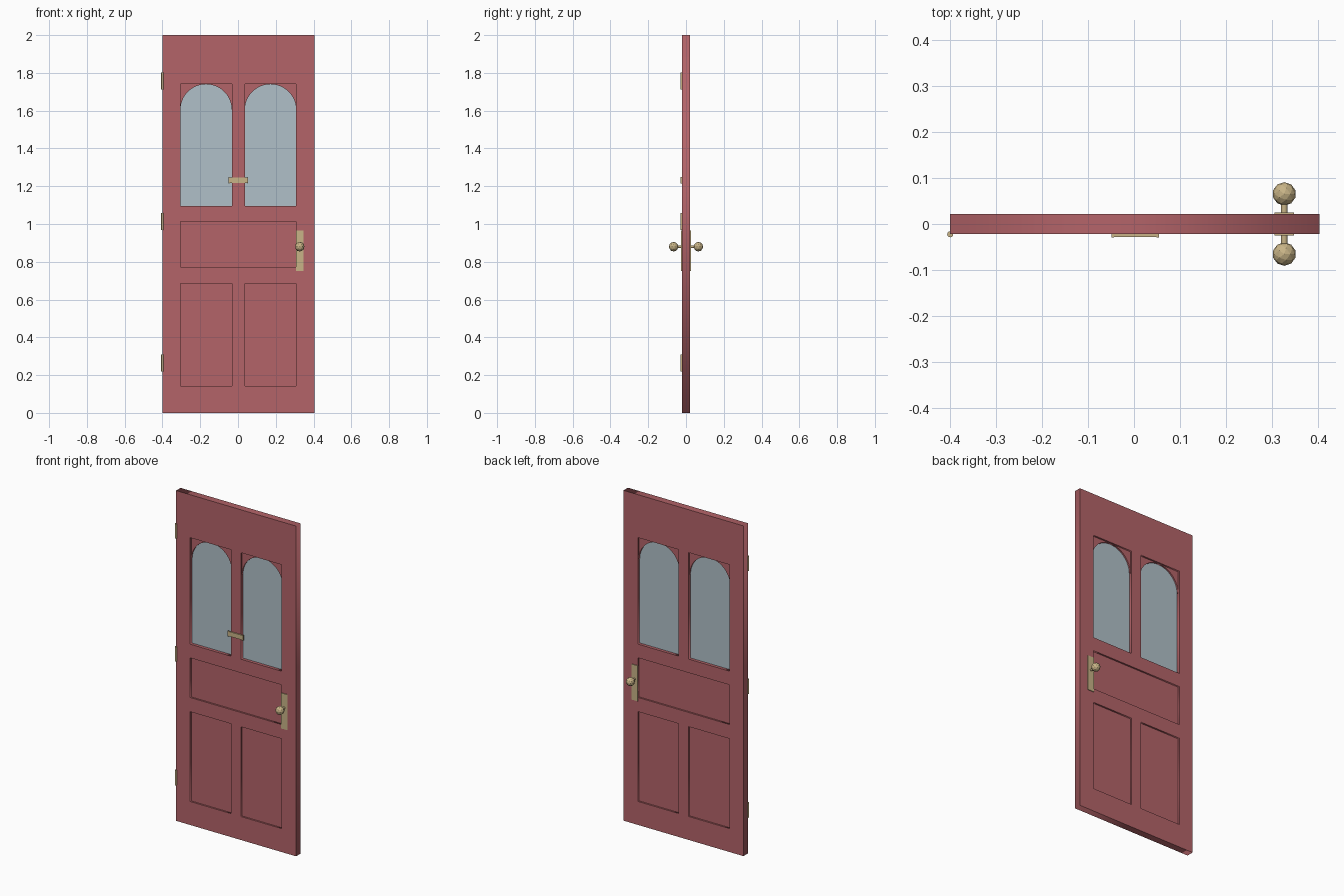
import bpy, math

if "Cube" in bpy.data.objects:
    bpy.data.objects.remove(bpy.data.objects["Cube"])

def mat(name, rgb):
    m = bpy.data.materials.new(name)
    m.diffuse_color = (*rgb, 1)
    m.use_nodes = True
    m.node_tree.nodes["Principled BSDF"].inputs["Base Color"].default_value = m.diffuse_color
    return m

RED = mat("red_paint", (0.456, 0.127, 0.141))
GLASS = mat("pale_glass", (0.434, 0.527, 0.578))
BRASS = mat("brass", (0.578, 0.456, 0.242))

def finish(ob, name, m):
    ob.name = name
    ob.data.materials.clear()
    ob.data.materials.append(m)
    return ob

def slab(name, outlines, half, m, y=0.0):
    """Filled x-z outlines (inner ones become holes), extruded along y."""
    cu = bpy.data.curves.new(name, 'CURVE')
    cu.dimensions, cu.fill_mode, cu.extrude = '2D', 'BOTH', half
    for pts in outlines:
        s = cu.splines.new('POLY')
        s.points.add(len(pts) - 1)
        for p, (x, z) in zip(s.points, pts):
            p.co = (x, z, 0, 1)
        s.use_cyclic_u = True
    ob = bpy.data.objects.new(name, cu)
    bpy.context.collection.objects.link(ob)
    ob.location.y = y
    ob.rotation_euler.x = math.pi / 2
    bpy.ops.object.select_all(action='DESELECT')
    ob.select_set(True)
    bpy.context.view_layer.objects.active = ob
    bpy.ops.object.convert(target='MESH')
    return finish(bpy.context.object, name, m)

def rect(x0, x1, z0, z1):
    return [(x0, z0), (x1, z0), (x1, z1), (x0, z1)]

def box(name, x0, x1, y0, y1, z0, z1, m):
    bpy.ops.mesh.primitive_cube_add(size=1, location=((x0 + x1) / 2, (y0 + y1) / 2, (z0 + z1) / 2))
    ob = bpy.context.object
    ob.scale = (x1 - x0, y1 - y0, z1 - z0)
    return finish(ob, name, m)

def rod(name, r, length, loc, m, rot=(0, 0, 0), sides=12):
    bpy.ops.mesh.primitive_cylinder_add(vertices=sides, radius=r, depth=length, location=loc, rotation=rot)
    ob = finish(bpy.context.object, name, m)
    bpy.ops.object.shade_smooth_by_angle(angle=math.radians(35))
    return ob

# Door frame with five openings
H = 0.0215
XL, XR = (-0.305, -0.033), (0.036, 0.308)
windows = [(*XL, 1.095, 1.74), (*XR, 1.095, 1.74)]
panels = [(XL[0], XR[1], 0.772, 1.012), (*XL, 0.142, 0.686), (*XR, 0.142, 0.686)]
slab("door_frame", [rect(-0.4, 0.404, 0, 2)] + [rect(*o) for o in windows + panels], H, RED)

# Recessed panels
for o in panels:
    slab("recessed_panel", [rect(*o)], 0.0115, RED)

# Arched windows: corner spandrels and glass
N = 12
for x0, x1, z0, z1 in windows:
    cx, r = (x0 + x1) / 2, (x1 - x0) / 2
    for s in (-1, 1):
        arc = [(cx + s * r * math.cos(i * math.pi / 2 / N),
                z1 - r + r * math.sin(i * math.pi / 2 / N)) for i in range(N + 1)]
        slab("arch_spandrel", [arc + [(cx + s * r, z1)]], 0.0115, RED)
    slab("window_glass", [rect(x0, x1, z0, z1)], 0.003, GLASS)

# Knobs, stems and back plates on both faces
KX, KZ = 0.327, 0.88
for s in (-1, 1):
    ya, yb = sorted((s * H, s * (H + 0.004)))
    box("handle_plate", 0.306, 0.348, ya, yb, 0.75, 0.965, BRASS)
    rod("knob_stem", 0.007, 0.04, (KX, s * 0.039, KZ), BRASS, (math.pi / 2, 0, 0))
    bpy.ops.mesh.primitive_ico_sphere_add(subdivisions=2, radius=0.0255, location=(KX, s * 0.0655, KZ))
    finish(bpy.context.object, "knob", BRASS)

# Letter flap with end caps
box("flap_plate", -0.045, 0.05, -H - 0.007, -H, 1.217, 1.245, BRASS)
for x in (-0.049, 0.049):
    box("flap_end_cap", x, x + 0.005, -H - 0.008, -H, 1.214, 1.248, BRASS)

# Hinge barrels
for z in (0.263, 1.012, 1.757):
    rod("hinge", 0.0065, 0.09, (-0.4, -H - 0.001, z), BRASS)
